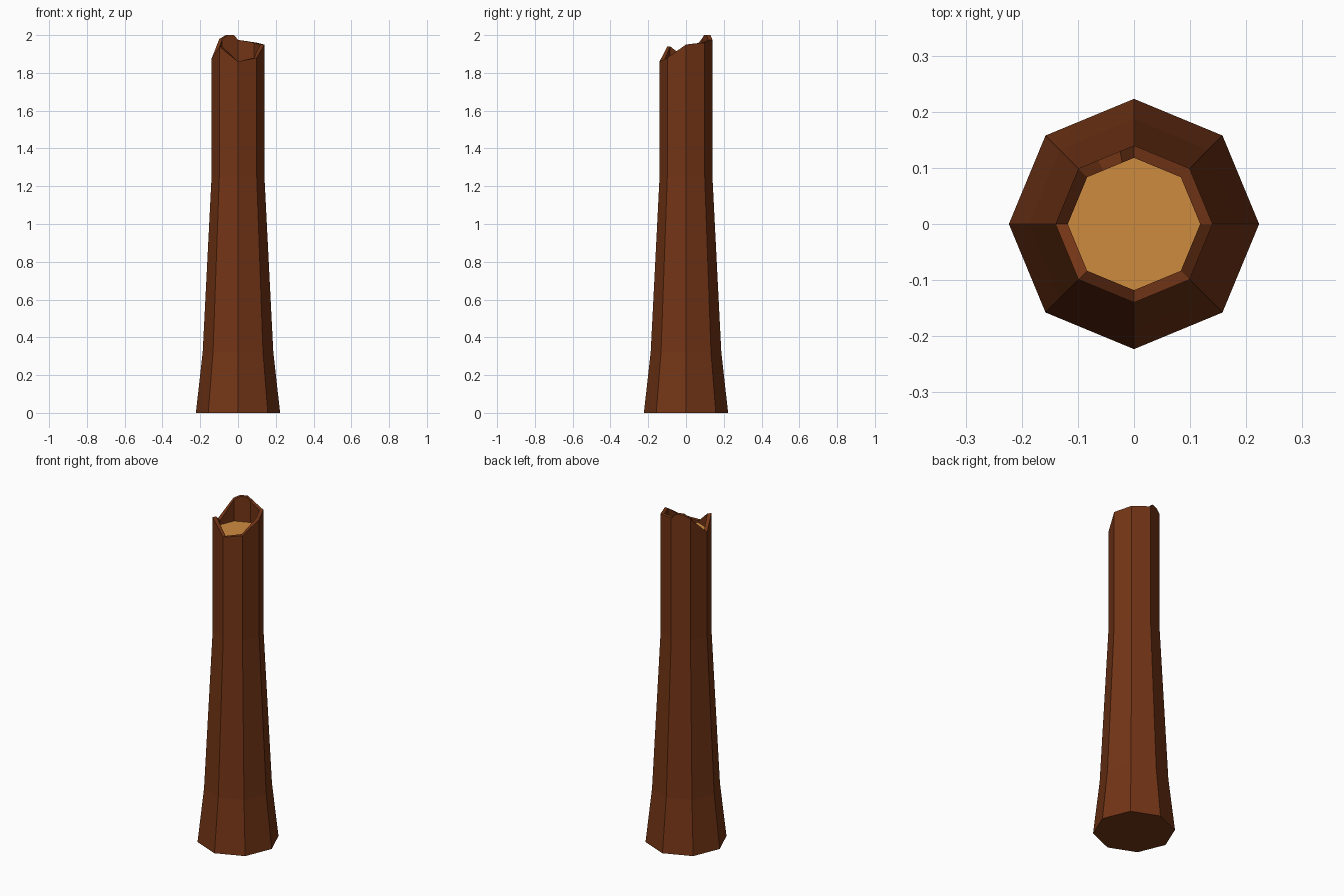
import bpy, bmesh
from math import cos, sin, pi

if "Cube" in bpy.data.objects:
    bpy.data.objects.remove(bpy.data.objects["Cube"])


def material(name, color):
    m = bpy.data.materials.new(name)
    m.diffuse_color = (*color, 1)
    m.use_nodes = True
    m.node_tree.nodes["Principled BSDF"].inputs["Base Color"].default_value = m.diffuse_color
    return m


bm = bmesh.new()
N = 8


def ring(r, heights):
    return [bm.verts.new((r * cos(2 * pi * i / N), r * sin(2 * pi * i / N), heights[i]))
            for i in range(N)]


# Broken rim heights, counter-clockwise from +x
rim = [1.95, 1.96, 1.975, 1.98, 1.875, 1.94, 1.86, 1.88]
base = ring(0.223, [0] * N)
flare = ring(0.187, [0.32] * N)
neck = ring(0.14, [1.25] * N)
outer = ring(0.14, rim)
inner = ring(0.118, rim)
floor = ring(0.118, [1.85] * N)


# Splinter: two extra peak points between rim corners 2 and 3
def splinter(loop):
    a, b = loop[2].co, loop[3].co
    pts = []
    for t in (0.25, 0.65):
        p = a.lerp(b, t)
        p.z = 2.0
        pts.append(bm.verts.new(p))
    return loop[:3] + pts + loop[3:]


def quads(a, b):
    for i in range(len(a)):
        j = (i + 1) % len(a)
        bm.faces.new((a[i], a[j], b[j], b[i]))


def wall(low, high):
    # high has the two splinter points after index 2
    for i in range(N):
        j = (i + 1) % N
        hi = high[i if i < 3 else i + 2]
        hj = high[(j if j < 3 else j + 2)]
        extra = [high[4], high[3]] if i == 2 else []
        bm.faces.new([low[i], low[j], hj] + extra + [hi])


outer, inner = splinter(outer), splinter(inner)
bm.faces.new(base[::-1])
quads(base, flare)
quads(flare, neck)
wall(neck, outer)
quads(outer, inner)
wall(floor, inner)
cap = bm.faces.new(floor)
cap.material_index = 1
bmesh.ops.recalc_face_normals(bm, faces=bm.faces[:])

# Hollow-topped stump
mesh = bpy.data.meshes.new("tree_stump")
bm.to_mesh(mesh)
bm.free()
mesh.materials.append(material("bark", (0.17, 0.035, 0.008)))
mesh.materials.append(material("heartwood", (0.62, 0.26, 0.05)))
bpy.context.collection.objects.link(bpy.data.objects.new("tree_stump", mesh))
